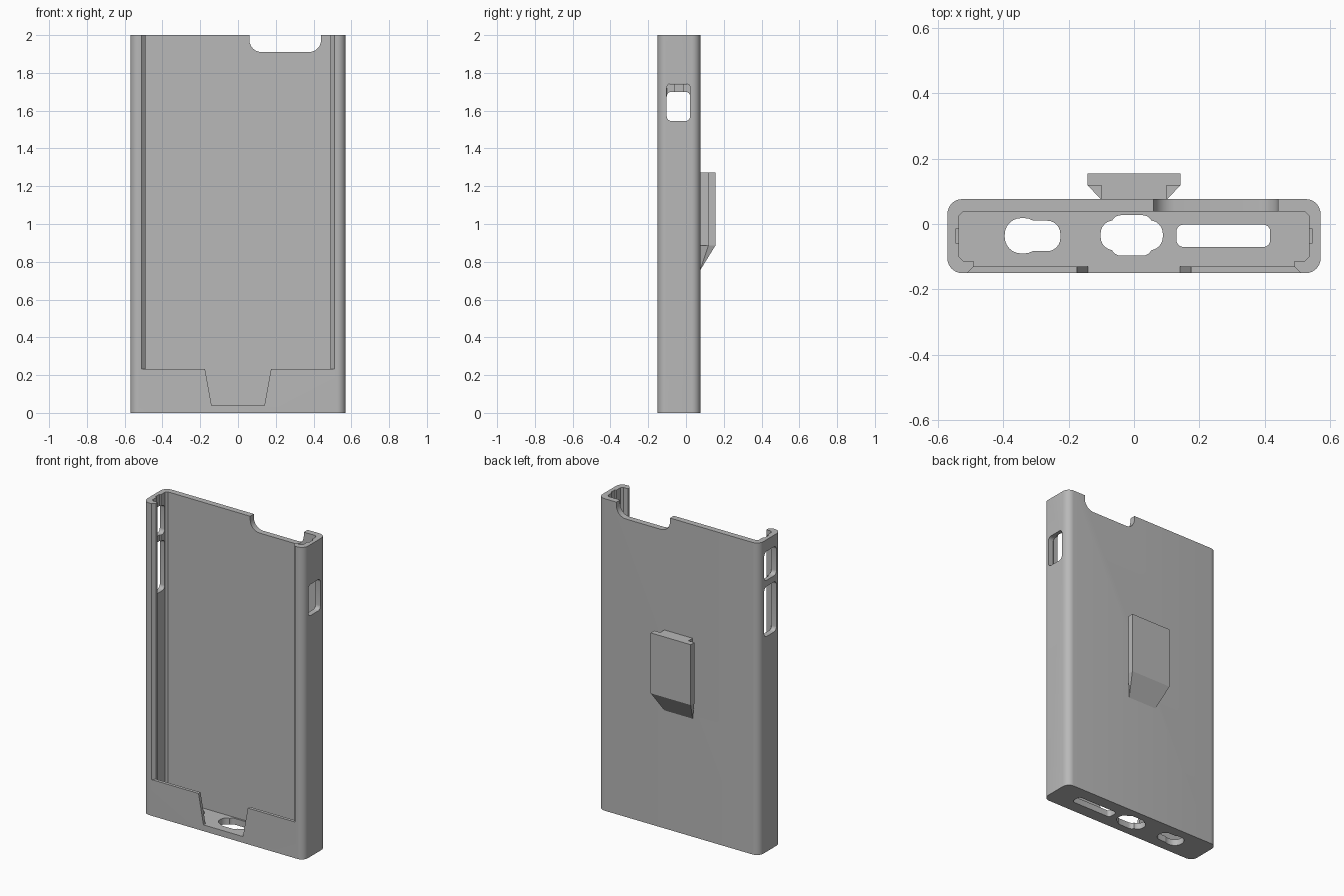
import bpy
import bmesh
from math import cos, sin, pi, radians

cube = bpy.data.objects.get("Cube")
if cube:
    bpy.data.objects.remove(cube, do_unlink=True)

grey = bpy.data.materials.new("matte_grey")
grey.use_nodes = True
colour = (0.48, 0.48, 0.48, 1)
grey.diffuse_color = colour
grey.node_tree.nodes["Principled BSDF"].inputs["Base Color"].default_value = colour


def finish(name, bm):
    bmesh.ops.recalc_face_normals(bm, faces=bm.faces)
    mesh = bpy.data.meshes.new(name)
    bm.to_mesh(mesh)
    bm.free()
    mesh.materials.append(grey)
    obj = bpy.data.objects.new(name, mesh)
    bpy.context.collection.objects.link(obj)
    return obj


def prism(name, outline, axis, start, end):
    """Extrude a 2D outline along one axis."""
    place = {"x": lambda u, v: (start, u, v),
             "y": lambda u, v: (u, start, v),
             "z": lambda u, v: (u, v, start)}[axis]
    bm = bmesh.new()
    face = bm.faces.new([bm.verts.new(place(u, v)) for u, v in outline])
    new = bmesh.ops.extrude_face_region(bm, geom=[face])["geom"]
    shift = [end - start if a == axis else 0 for a in "xyz"]
    bmesh.ops.translate(bm, vec=shift, verts=[g for g in new if isinstance(g, bmesh.types.BMVert)])
    return finish(name, bm)


def rounded(u0, u1, v0, v1, r, steps=6):
    """Outline of a rectangle with rounded corners."""
    centres = [(u1 - r, v1 - r), (u0 + r, v1 - r), (u0 + r, v0 + r), (u1 - r, v0 + r)]
    return [(cu + r * cos((q + i / steps) * pi / 2), cv + r * sin((q + i / steps) * pi / 2))
            for q, (cu, cv) in enumerate(centres) for i in range(steps + 1)]


def box(u0, u1, v0, v1):
    return [(u0, v0), (u1, v0), (u1, v1), (u0, v1)]


def mirrored(half):
    return half + [(-u, v) for u, v in reversed(half)]


def cut(target, cutter):
    mod = target.modifiers.new("cut", "BOOLEAN")
    mod.operation = "DIFFERENCE"
    mod.solver = "EXACT"
    mod.object = cutter
    bpy.context.view_layer.objects.active = target
    bpy.ops.object.modifier_apply(modifier=mod.name)
    bpy.data.objects.remove(cutter, do_unlink=True)


# Case shell with rounded long edges
case = prism("case_shell", rounded(-0.57, 0.57, -0.15, 0.076, 0.045, 8), "z", 0, 2)

# Inner cavity, open at the top
cavity = mirrored([(0.49, -0.13), (0.49, -0.113), (0.522, -0.113), (0.535, -0.1),
                   (0.535, 0.025), (0.522, 0.038)])
cut(case, prism("cavity_cutter", cavity, "z", 0.04, 2.1))

# Front opening with bevelled side lips
opening = mirrored([(0.49, -0.12), (0.49, -0.13), (0.52, -0.16)][::-1])
cut(case, prism("opening_cutter", opening, "z", 0.232, 2.1))

# Tapered notch in the lower front lip
notch = mirrored([(0.14, 0.04), (0.178, 0.25)])
cut(case, prism("notch_cutter", notch, "y", -0.2, -0.12))

# Rounded cutout at the top of the back panel
cut(case, prism("top_cutter", rounded(0.06, 0.44, 1.91, 2.3, 0.065), "y", 0.0, 0.2))

# Grooves inside the side walls
for side, low in ((-1, 1.4), (1, 1.6)):
    x0, x1 = sorted((side * 0.5, side * 0.545))
    cut(case, prism("groove_cutter", box(x0, x1, -0.058, -0.016), "z", low, 2.1))

# Side openings: one on the +x wall, two on the -x wall
for side, z0, z1 in ((1, 1.545, 1.745), (-1, 1.74, 1.925), (-1, 1.38, 1.7)):
    cut(case, prism("side_cutter", rounded(-0.102, 0.022, z0, z1, 0.025),
                    "x", side * 0.5, side * 0.65))

# Floor openings
for u0, u1, v0, v1, r in ((-0.395, -0.285, -0.09, 0.018, 0.05),
                          (-0.36, -0.225, -0.083, 0.01, 0.04),
                          (-0.102, 0.088, -0.08, 0.011, 0.04),
                          (-0.07, 0.056, -0.097, 0.027, 0.03),
                          (0.13, 0.416, -0.07, -0.002, 0.02)):
    cut(case, prism("floor_cutter", rounded(u0, u1, v0, v1, r), "z", -0.1, 0.1))

# T-shaped clip rail on the back
rail = mirrored([(0.1, 0.07), (0.1, 0.118), (0.142, 0.118), (0.142, 0.155)])
clip_rail = prism("clip_rail", rail, "z", 0.885, 1.272)

# Tapered foot below the rail
bm = bmesh.new()
for s in (-1, 1):
    for x, y, z in ((0.142, 0.155, 0.885), (0.142, 0.118, 0.885),
                    (0.1, 0.075, 0.885), (0.1, 0.075, 0.755)):
        bm.verts.new((s * x, y, z))
bmesh.ops.convex_hull(bm, input=bm.verts)
clip_foot = finish("clip_foot", bm)

# Smooth the rounded corners, keep the edges sharp
for obj in (case, clip_rail, clip_foot):
    bpy.ops.object.select_all(action="DESELECT")
    obj.select_set(True)
    bpy.context.view_layer.objects.active = obj
    bpy.ops.object.shade_smooth_by_angle(angle=radians(25))
